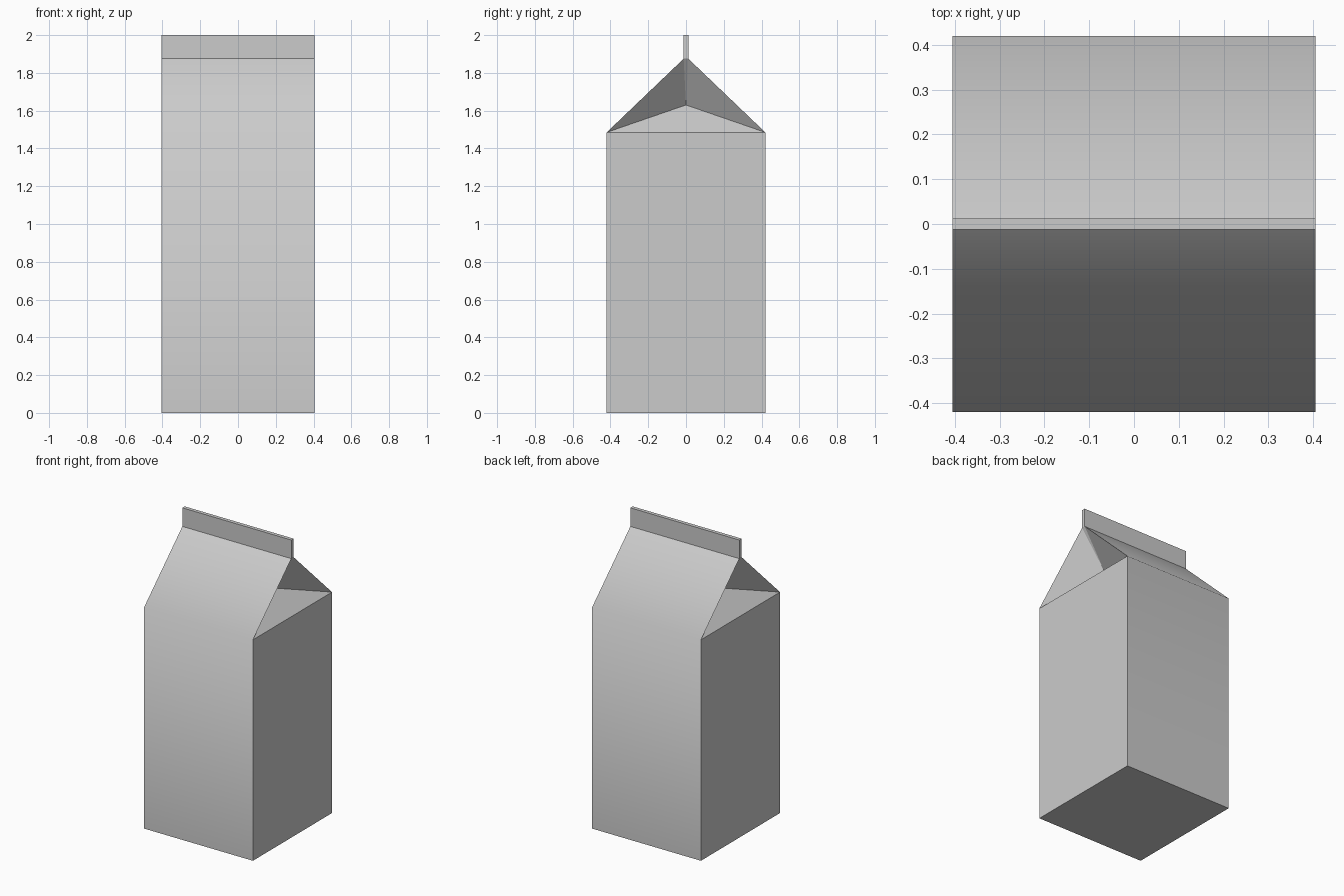
import bpy, bmesh

if "Cube" in bpy.data.objects:
    bpy.data.objects.remove(bpy.data.objects["Cube"])

HALF_X, HALF_Y, FIN_Y = 0.405, 0.42, 0.0125
EAVE_Z, RIDGE_Z, TOP_Z = 1.485, 1.875, 2.0
FOLD_DEPTH, FOLD_Z = 0.165, 1.63

bm = bmesh.new()

# Carton body: a box from the ground to the eaves
bmesh.ops.create_cube(bm, size=1)
for v in bm.verts:
    v.co = (v.co.x * 2 * HALF_X, v.co.y * 2 * HALF_Y, (v.co.z + 0.5) * EAVE_Z)


def extrude_top(face, z, half_y):
    """Extrude the top face to height z and set its half depth."""
    top = bmesh.ops.extrude_discrete_faces(bm, faces=[face])["faces"][0]
    # discrete extrusion keeps the sides attached to the rim below
    for v in top.verts:
        v.co.z = z
        v.co.y = half_y if v.co.y > 0 else -half_y
    return top


# Gable roof, then the upright sealed fin
top = max(bm.faces, key=lambda f: f.calc_center_median().z)
top = extrude_top(top, RIDGE_Z, FIN_Y)
extrude_top(top, TOP_Z, FIN_Y)
bm.normal_update()

# Gable ends: poke each end panel and push its centre inwards
ends = [f for f in bm.faces if abs(f.normal.x) > 0.9
        and EAVE_Z < f.calc_center_median().z < RIDGE_Z]
for v in bmesh.ops.poke(bm, faces=ends)["verts"]:
    side = 1 if v.co.x > 0 else -1
    v.co = (side * (HALF_X - FOLD_DEPTH), 0, FOLD_Z)

bmesh.ops.recalc_face_normals(bm, faces=bm.faces)

# Soft front and back eaves, crisp folds everywhere else
for f in bm.faces:
    f.smooth = True
for e in bm.edges:
    a, b = e.verts
    long_eave = (abs(a.co.z - EAVE_Z) < 1e-4 and abs(b.co.z - EAVE_Z) < 1e-4
                 and abs(a.co.y - b.co.y) < 1e-4)
    e.smooth = long_eave

mesh = bpy.data.meshes.new("carton")
bm.to_mesh(mesh)
bm.free()
carton = bpy.data.objects.new("carton", mesh)
bpy.context.collection.objects.link(carton)
